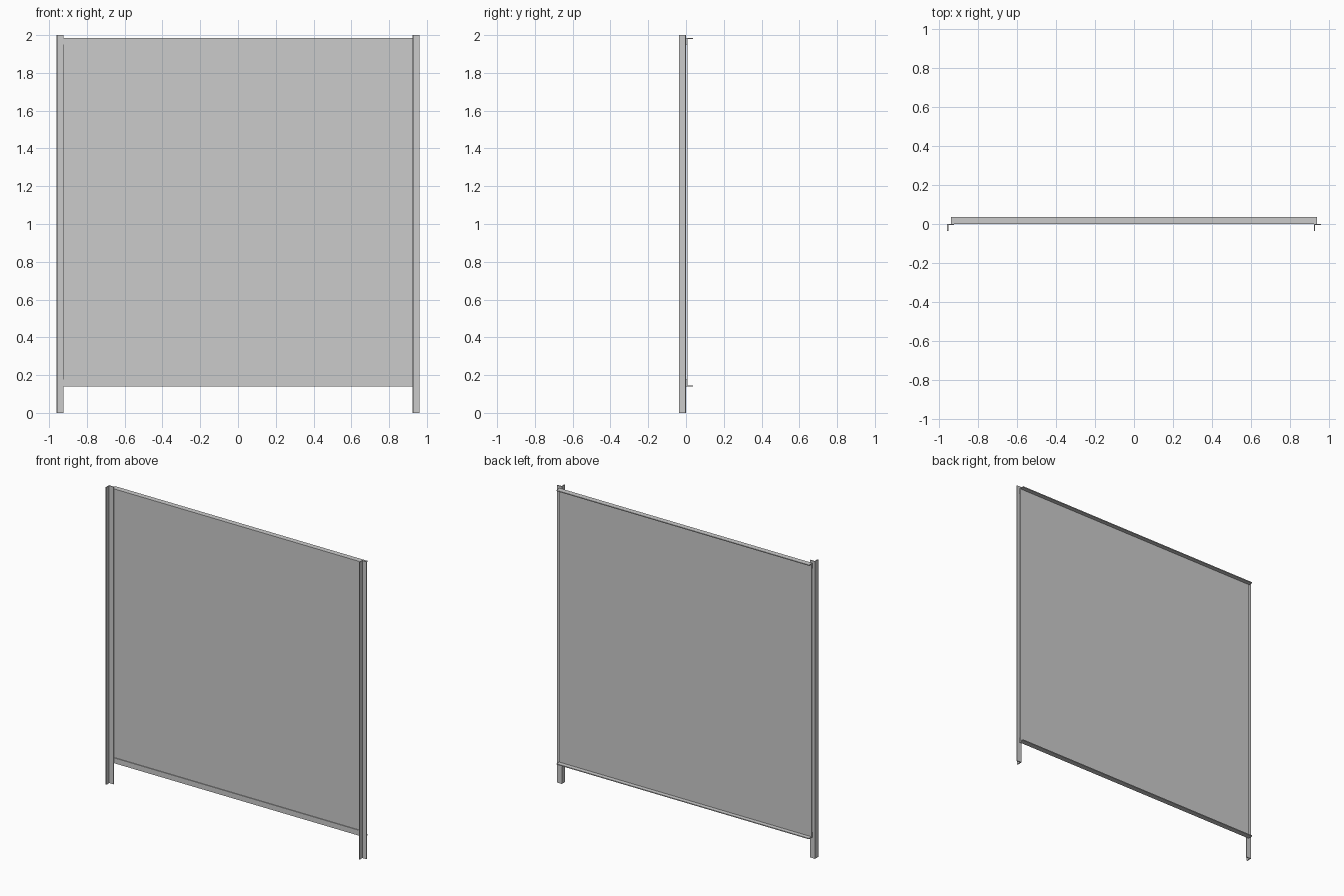
import bpy
from mathutils import Matrix, Vector

if "Cube" in bpy.data.objects:
    bpy.data.objects.remove(bpy.data.objects["Cube"])

LEG, T = 0.036, 0.006  # angle-bar leg length and thickness


def angle_bar(name, origin, u, v, axis, length):
    """Extrude an L profile with legs along u and v, along axis."""
    o, u, v, axis = Vector(origin), Vector(u), Vector(v), Vector(axis)
    prof = [(0, 0), (LEG, 0), (LEG, T), (T, T), (T, LEG), (0, LEG)]
    n = len(prof)
    base = [o + u * a + v * b for a, b in prof]
    verts = base + [p + axis * length for p in base]
    faces = [tuple(reversed(range(n))), tuple(range(n, 2 * n))]
    faces += [(i, (i + 1) % n, (i + 1) % n + n, i + n) for i in range(n)]
    # keep normals outward for mirrored profiles
    if u.cross(v).dot(axis) < 0:
        faces = [tuple(reversed(f)) for f in faces]
    mesh = bpy.data.meshes.new(name)
    mesh.from_pydata(verts, [], faces)
    obj = bpy.data.objects.new(name, mesh)
    bpy.context.collection.objects.link(obj)
    return obj


# Upright posts: both face the same way, flange to +x and web to the front
for name, x in (("left_post", -0.96), ("right_post", 0.96 - LEG)):
    angle_bar(name, (x, 0, 0), (1, 0, 0), (0, -1, 0), (0, 0, 1), 2.0)

# Horizontal rails behind the posts, mirrored vertically
for name, z, d in (("top_rail", 1.985, -1), ("bottom_rail", 0.14, 1)):
    angle_bar(name, (-0.94, 0, z), (0, 1, 0), (0, 0, d), (1, 0, 0), 1.88)

# Thin sheet fixed to the back of the rail flanges
z0, z1 = 0.142, 1.983
bpy.ops.mesh.primitive_cube_add(size=1, location=(0, T, (z0 + z1) / 2))
panel = bpy.context.object
panel.name = "sheet_panel"
panel.data.transform(Matrix.Diagonal((1.88, 0.002, z1 - z0, 1)))
